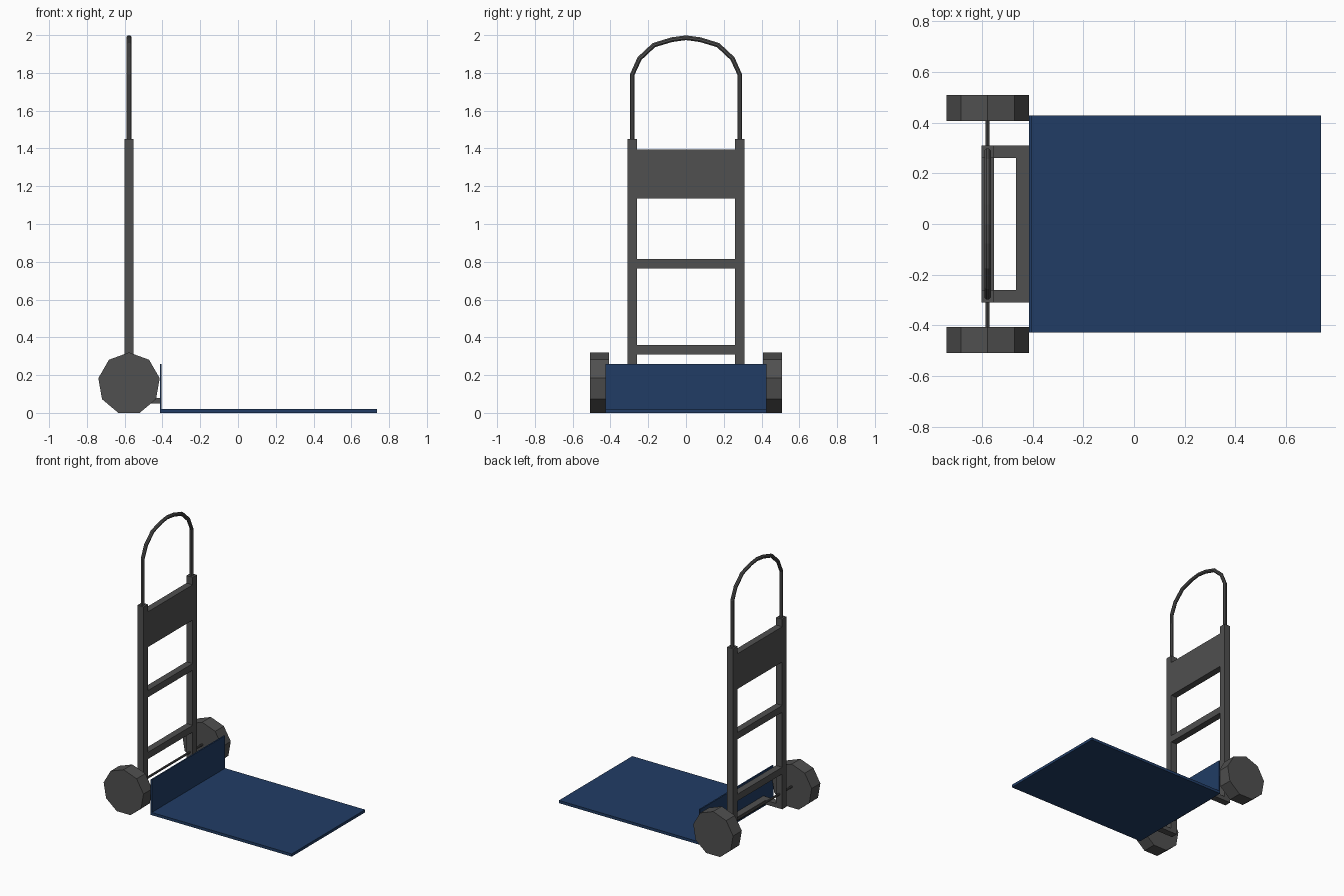
import bpy, bmesh, math
from mathutils import Matrix, Vector

if "Cube" in bpy.data.objects:
    bpy.data.objects.remove(bpy.data.objects["Cube"])


def material(name, rgb):
    m = bpy.data.materials.new(name)
    m.diffuse_color = (*rgb, 1)
    m.use_nodes = True
    m.node_tree.nodes["Principled BSDF"].inputs["Base Color"].default_value = m.diffuse_color
    return m


GREY = material("dark grey", (0.08, 0.08, 0.08))
BLUE = material("navy blue", (0.015, 0.046, 0.13))


def finish(name, bm, mat):
    bmesh.ops.recalc_face_normals(bm, faces=bm.faces)
    me = bpy.data.meshes.new(name)
    bm.to_mesh(me)
    bm.free()
    me.materials.append(mat)
    ob = bpy.data.objects.new(name, me)
    bpy.context.collection.objects.link(ob)
    return ob


def box(name, x, y, z, mat=GREY):
    bm = bmesh.new()
    lo, hi = Vector((x[0], y[0], z[0])), Vector((x[1], y[1], z[1]))
    mtx = Matrix.Translation((lo + hi) / 2) @ Matrix.Diagonal((*(hi - lo), 1))
    bmesh.ops.create_cube(bm, size=1, matrix=mtx)
    return finish(name, bm, mat)


def prism_y(name, sides, r, x, z, y0, y1):
    # cylinder along y with one vertex pointing straight up
    bm = bmesh.new()
    ring = [bm.verts.new((x + r * math.sin(2 * math.pi * i / sides), y0,
                          z + r * math.cos(2 * math.pi * i / sides))) for i in range(sides)]
    face = bm.faces.new(ring)
    ext = bmesh.ops.extrude_face_region(bm, geom=[face], use_keep_orig=True)
    verts = [v for v in ext["geom"] if isinstance(v, bmesh.types.BMVert)]
    bmesh.ops.translate(bm, verts=verts, vec=(0, y1 - y0, 0))
    return finish(name, bm, GREY)


XC = -0.577                 # upright plane
FX = (XC - 0.025, XC + 0.025)

# Uprights, foot arms and wheels on both sides
for side, s in (("left", -1), ("right", 1)):
    ys = sorted((0.26 * s, 0.31 * s))
    box(side + "_upright", FX, ys, (0.05, 1.45))
    box(side + "_foot_arm", (FX[1], -0.465), ys, (0.05, 0.08))
    wy = sorted((0.407 * s, 0.508 * s))
    prism_y(side + "_wheel", 9, 0.165, XC, 0.155, *wy)

# Axle and crossbars
prism_y("axle", 8, 0.008, XC, 0.155, -0.41, 0.41)
box("foot_crossbar", (-0.465, -0.414), (-0.31, 0.31), (0.05, 0.08))
box("lower_rung", FX, (-0.26, 0.26), (0.31, 0.36))
box("middle_rung", FX, (-0.26, 0.26), (0.765, 0.815))
box("top_panel", FX, (-0.26, 0.26), (1.135, 1.395))

# Load plate with upturned back lip
box("load_plate", (-0.414, 0.737), (-0.427, 0.427), (0, 0.02), BLUE)
box("back_lip", (-0.414, -0.404), (-0.427, 0.427), (0.02, 0.26), BLUE)

# Bent tube handle: one octagon swept along half path plus its mirror image
half = [(0.285, 1.44), (0.285, 1.79), (0.246, 1.876), (0.17, 1.947), (0.075, 1.976)]
path = half + [(0, 1.986)] + [(-y, z) for y, z in reversed(half)]
bm = bmesh.new()
R, N, rings = 0.0135, 8, []
for i, p in enumerate(path):
    c = Vector((XC, p[0], p[1]))
    a, b = path[max(i - 1, 0)], path[min(i + 1, len(path) - 1)]
    t = Vector((0, b[0] - a[0], b[1] - a[1])).normalized()
    side = t.cross(Vector((1, 0, 0)))
    rings.append([bm.verts.new(c + R * (math.cos(k) * Vector((1, 0, 0)) + math.sin(k) * side))
                  for k in (2 * math.pi * (j + 0.5) / N for j in range(N))])
for r0, r1 in zip(rings, rings[1:]):
    for j in range(N):
        k = (j + 1) % N
        bm.faces.new((r0[j], r0[k], r1[k], r1[j]))
bm.faces.new(rings[0])
bm.faces.new(rings[-1])
finish("handle", bm, GREY)
